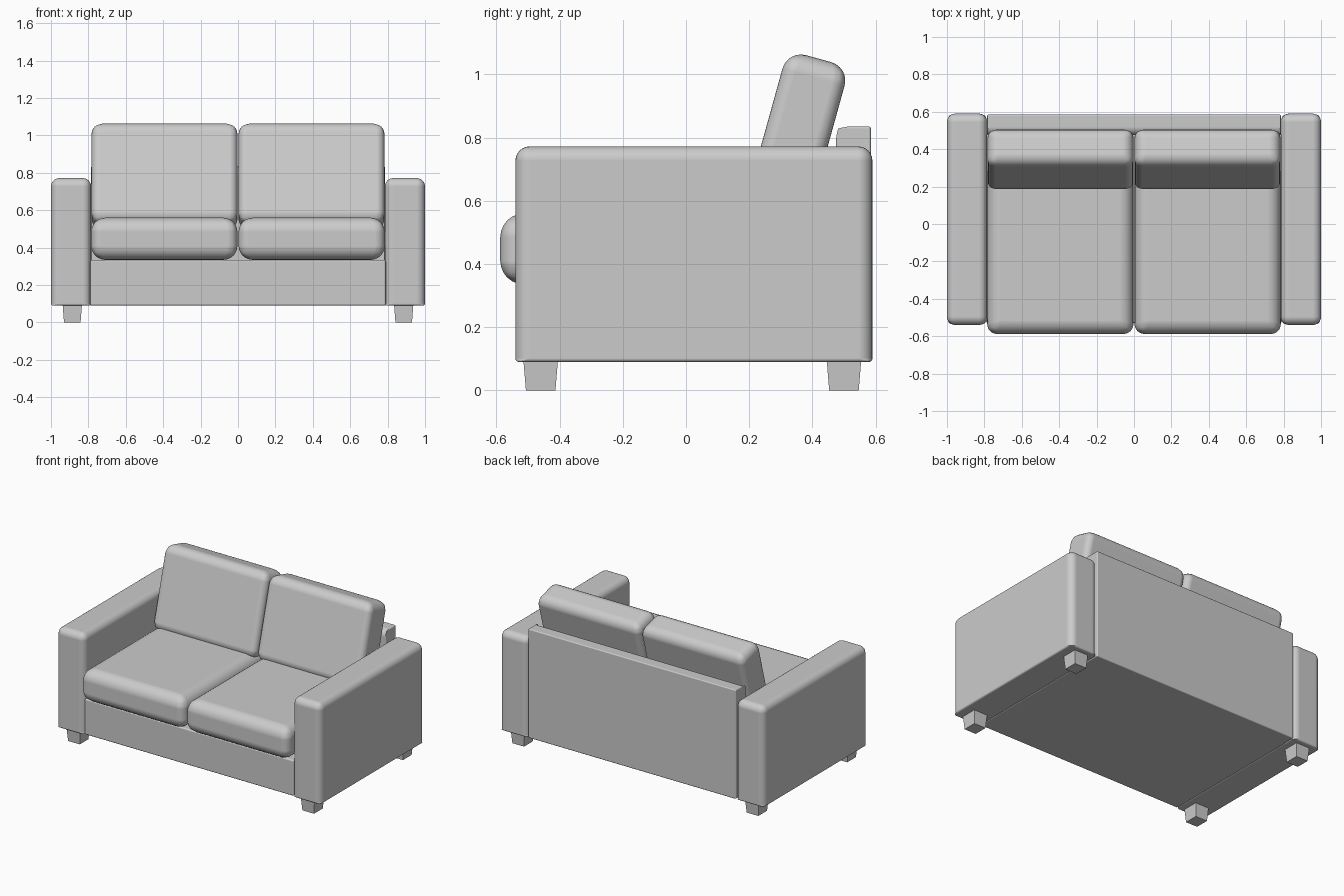
import bpy, bmesh
from math import radians
from mathutils import Vector

cube = bpy.data.objects.get("Cube")
if cube:
    bpy.data.objects.remove(cube, do_unlink=True)

fabric = bpy.data.materials.new("grey_fabric")
fabric.use_nodes = True
GREY = (0.6, 0.6, 0.6, 1)
fabric.diffuse_color = GREY
fabric.node_tree.nodes["Principled BSDF"].inputs["Base Color"].default_value = GREY


def block(name, low, high, radius, rule=lambda mid: 1, taper=1, tilt=0):
    """Box between two corners; rule gives each edge's share of the bevel radius."""
    low, high = Vector(low), Vector(high)
    size = high - low
    bm = bmesh.new()
    bmesh.ops.create_cube(bm, size=1)
    weight = bm.edges.layers.float.new("bevel_weight_edge")
    for e in bm.edges:
        e[weight] = rule((e.verts[0].co + e.verts[1].co))
    for v in bm.verts:
        if v.co.z < 0:
            v.co.x *= taper
            v.co.y *= taper
        v.co *= size
    mesh = bpy.data.meshes.new(name)
    bm.to_mesh(mesh)
    bm.free()
    mesh.materials.append(fabric)
    obj = bpy.data.objects.new(name, mesh)
    bpy.context.collection.objects.link(obj)
    obj.location = (low + high) / 2
    obj.rotation_euler.x = radians(tilt)
    if radius:
        bevel = obj.modifiers.new("rounding", "BEVEL")
        bevel.limit_method = "WEIGHT"
        bevel.width = radius
        bevel.segments = 6
        bevel.harden_normals = True
        bpy.ops.object.select_all(action="DESELECT")
        bpy.context.view_layer.objects.active = obj
        obj.select_set(True)
        bpy.ops.object.shade_smooth()
    return obj


def soft_above(mid):
    # tight rounding under the arm, full rounding elsewhere
    return 0.25 if mid.z < -0.5 else 1


def front_top(mid):
    # round the front top edge of the back rest, keep the others crisp
    return 1 if mid.z > 0.5 and mid.y < -0.5 else 0.15


def cushion_edges(mid):
    # upright corners are tighter than the long soft edges
    return 0.7 if abs(mid.z) < 0.1 else 1


# Frame
block("seat_base", (-0.79, -0.53, 0.09), (0.79, 0.5, 0.335), 0.01)
block("back_frame", (-0.785, 0.475, 0.09), (0.785, 0.585, 0.835), 0.045, front_top)

# Mirrored parts
for side, s in (("left", 1), ("right", -1)):
    def pair(name, x0, x1, y0, y1, z0, z1, *args, **kw):
        xs = sorted((s * x0, s * x1))
        return block(f"{side}_{name}", (xs[0], y0, z0), (xs[1], y1, z1), *args, **kw)

    pair("arm", 0.785, 1.0, -0.54, 0.59, 0.09, 0.772, 0.045, soft_above)
    pair("seat_cushion", 0.003, 0.785, -0.588, 0.33, 0.335, 0.56, 0.075, cushion_edges)
    pair("back_cushion", 0.003, 0.783, 0.243, 0.447, 0.5, 1.06, 0.06, cushion_edges, tilt=-15.5)
    pair("front_leg", 0.834, 0.938, -0.515, -0.405, 0, 0.1, 0, taper=0.85)
    pair("back_leg", 0.834, 0.938, 0.445, 0.555, 0, 0.1, 0, taper=0.85)
